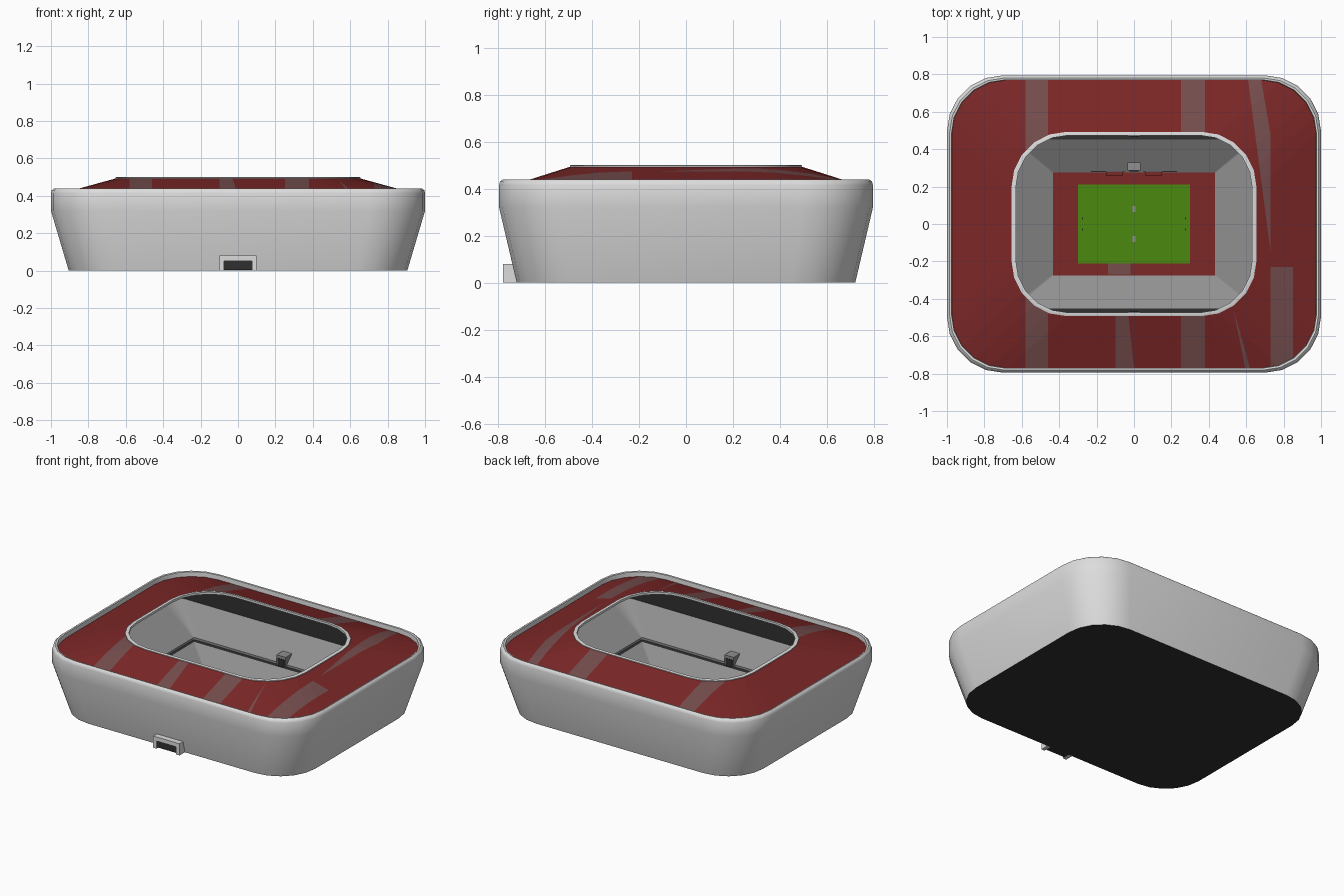
import bpy, bmesh, math
from mathutils import Vector

if "Cube" in bpy.data.objects:
    bpy.data.objects.remove(bpy.data.objects["Cube"])

def mat(name, r, g, b):
    m = bpy.data.materials.new(name)
    m.diffuse_color = (r, g, b, 1)
    m.use_nodes = True
    m.node_tree.nodes["Principled BSDF"].inputs["Base Color"].default_value = m.diffuse_color
    return m

WHITE = mat("light_concrete", .72, .72, .72)
RED = mat("dark_red", .2, .02, .02)
STRIPE = mat("greyish_red", .18, .075, .075)
GREY = mat("stand_grey", .28, .28, .28)
DARK = mat("dark_grey", .03, .03, .03)
GREEN = mat("grass_green", .07, .25, .005)

def outline(hx, hy, r, z, seg=5):
    """Rounded rectangle, counter-clockwise."""
    pts = []
    for k, (sx, sy) in enumerate([(1, 1), (-1, 1), (-1, -1), (1, -1)]):
        for i in range(seg + 1):
            a = math.pi / 2 * (k + i / seg)
            pts.append(Vector((sx * (hx - r) + r * math.cos(a),
                               sy * (hy - r) + r * math.sin(a), z)))
    return pts

def finish(bm, name, mats, smooth=None):
    me = bpy.data.meshes.new(name)
    bm.to_mesh(me)
    bm.free()
    for m in mats:
        me.materials.append(m)
    ob = bpy.data.objects.new(name, me)
    bpy.context.collection.objects.link(ob)
    if smooth:
        bpy.ops.object.select_all(action='DESELECT')
        ob.select_set(True)
        bpy.context.view_layer.objects.active = ob
        bpy.ops.object.shade_smooth_by_angle(angle=math.radians(smooth))
    return ob

def loft(loops, cap_first=None, cap_last=None, bands=None):
    bm = bmesh.new()
    rings = [[bm.verts.new(p) for p in outline(*l)] for l in loops]
    for j, (a, b) in enumerate(zip(rings, rings[1:])):
        n = len(a)
        for i in range(n):
            f = bm.faces.new((a[i], a[(i + 1) % n], b[(i + 1) % n], b[i]))
            f.material_index = bands[j] if bands else 0
    if cap_first is not None:
        bm.faces.new(rings[0][::-1]).material_index = cap_first
    if cap_last is not None:
        bm.faces.new(rings[-1]).material_index = cap_last
    return bm

def box(name, x0, x1, y0, y1, z0, z1, m):
    bm = bmesh.new()
    bmesh.ops.create_cube(bm, size=1)
    for v in bm.verts:
        v.co = ((x0 + x1) / 2 + v.co.x * (x1 - x0), (y0 + y1) / 2 + v.co.y * (y1 - y0),
                (z0 + z1) / 2 + v.co.z * (z1 - z0))
    return finish(bm, name, [m])

# outer shell with rounded parapet and dark underside
finish(loft([(.905, .72, .27, 0), (1, .795, .3, .32), (1, .795, .3, .415),
             (.996, .791, .3, .43), (.986, .781, .295, .438),
             (.976, .771, .29, .436), (.974, .769, .29, .4)], cap_first=1),
       "outer_shell", [WHITE, DARK], 40)

# roof, cut along the stripe edges and coloured by position
bm = loft([(.975, .77, .29, .405), (.65, .49, .295, .494)])
def cut(a, b):
    d = Vector((b[0] - a[0], b[1] - a[1], 0))
    bmesh.ops.bisect_plane(bm, geom=bm.verts[:] + bm.edges[:] + bm.faces[:],
                           plane_co=(a[0], a[1], 0), plane_no=(d.y, -d.x, 0))
for x in (-.58, -.46, .25, .38, -.1, .73, .85):
    cut((x, 0), (x, 1))
cut((0, -.77), (-.03, -.49))
cut((1, -.23), (0, -.23))
D1 = ((.61, .77), (.73, -.15))
D2 = ((.68, .77), (.735, .45))
D3 = ((.62, -.77), (.53, -.45))
D4 = ((.595, -.77), (.53, -.45))
for d in (D1, D2, D3, D4):
    cut(*d)
def xat(d, y):
    (x0, y0), (x1, y1) = d
    return x0 + (x1 - x0) * (y - y0) / (y1 - y0)
for f in bm.faces:
    x, y, _ = f.calc_center_median()
    on = (-.58 < x < -.46 or .25 < x < .38
          or (y < -.45 and -.1 < x < xat(((0, -.77), (-.03, -.49)), y))
          or (y < -.23 and .73 < x < .85)
          or (y > -.15 and xat(D1, y) < x < min(.73, xat(D2, y)))
          or (y < -.45 and xat(D4, y) < x < xat(D3, y)))
    f.material_index = int(on)
finish(bm, "roof", [RED, STRIPE])

# light rim around the opening, dark underside and back wall, upper stand
finish(loft([(.655, .493, .295, .485), (.655, .493, .295, .498), (.651, .489, .295, .5),
             (.632, .474, .28, .5), (.632, .474, .28, .485)]), "roof_opening_rim", [WHITE], 40)
finish(loft([(.632, .474, .28, .485), (.95, .64, .1, .395), (.95, .64, .1, .28)]),
       "roof_underside_and_back_wall", [DARK])
finish(loft([(.95, .64, .1, .28), (.67, .48, .01, .125), (.67, .48, .01, .11)]),
       "upper_stand", [GREY])

# walkway between the tiers and lower stand
finish(loft([(.67, .48, .01, .11), (.65, .452, .01, .11)]), "walkway", [DARK])
finish(loft([(.65, .452, .01, .11), (.432, .273, .005, .012)]), "lower_stand", [GREY])

# red surround, pitch and small markings
box("pitch_surround", -.434, .434, -.275, .275, .006, .014, RED)
box("surround_patch", -.14, -.02, -.27, -.2, .014, .0155, STRIPE)
box("pitch", -.3, .3, -.21, .21, .014, .019, GREEN)
for s in (-1, 1):
    box("centre_mark", -.007, .007, s * .08 - .015, s * .08 + .015, .019, .021, GREY)
    for t in (-1, 1):
        box("goal_post", s * .275 - .003, s * .275 + .003, t * .03 - .006, t * .03 + .006,
            .019, .04, GREY)
    # team benches
    box("bench", s * .105 - .045, s * .105 + .045, .258, .28, .014, .035, RED)
    box("bench_back", s * .14 - .09, s * .14 + .09, .278, .284, .014, .04, GREY)
    # entrance boxes on the walkway
    ys = sorted((s * .468, s * .54))
    box("stand_entrance", -.035, .035, *ys, .11, .18, GREY)
    yd = sorted((s * .464, s * .469))
    box("stand_entrance_opening", -.025, .025, *yd, .112, .16, DARK)

# player tunnel
box("player_tunnel", -.035, .035, .285, .33, .012, .055, GREY)
box("player_tunnel_opening", -.025, .025, .281, .286, .014, .045, DARK)

# main gate: frame with recessed dark door
for s in (-1, 1):
    xs = sorted((s * .075, s * .1))
    box("gate_post", *xs, -.778, -.7, 0, .08, WHITE)
box("gate_lintel", -.075, .075, -.778, -.7, .052, .08, WHITE)
box("gate_door", -.075, .075, -.765, -.7, .003, .052, DARK)
